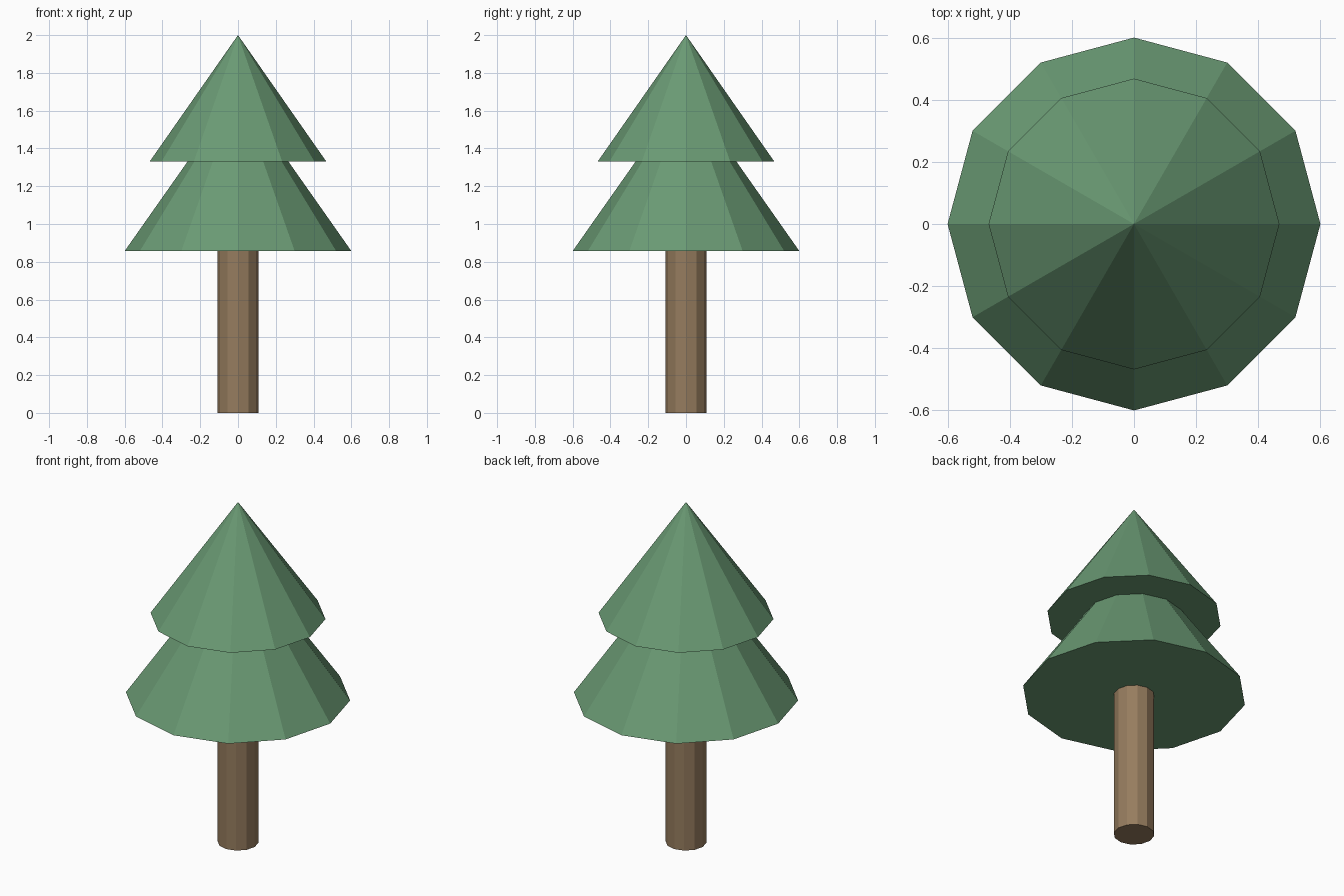
import bpy

cube = bpy.data.objects.get("Cube")
if cube:
    bpy.data.objects.remove(cube, do_unlink=True)

SIDES = 12


def make_material(name, rgb):
    mat = bpy.data.materials.new(name)
    mat.use_nodes = True
    mat.diffuse_color = (*rgb, 1)
    mat.node_tree.nodes["Principled BSDF"].inputs["Base Color"].default_value = (*rgb, 1)
    return mat


def tapered(name, bottom, top, r_bottom, r_top, mat):
    """Flat-shaded cone or cylinder standing between two heights."""
    bpy.ops.mesh.primitive_cone_add(
        vertices=SIDES, radius1=r_bottom, radius2=r_top,
        depth=top - bottom, location=(0, 0, (bottom + top) / 2))
    obj = bpy.context.object
    obj.name = obj.data.name = name
    obj.data.materials.append(mat)
    return obj


bark = make_material("bark_brown", (0.305, 0.202, 0.112))
needles = make_material("needle_green", (0.144, 0.323, 0.174))

# Trunk, ending just inside the lower foliage
tapered("trunk", 0, 0.88, 0.109, 0.109, bark)

# Two overlapping tiers of foliage
tapered("lower_foliage", 0.857, 1.71, 0.6, 0, needles)
tapered("upper_foliage", 1.33, 2.0, 0.468, 0, needles)
